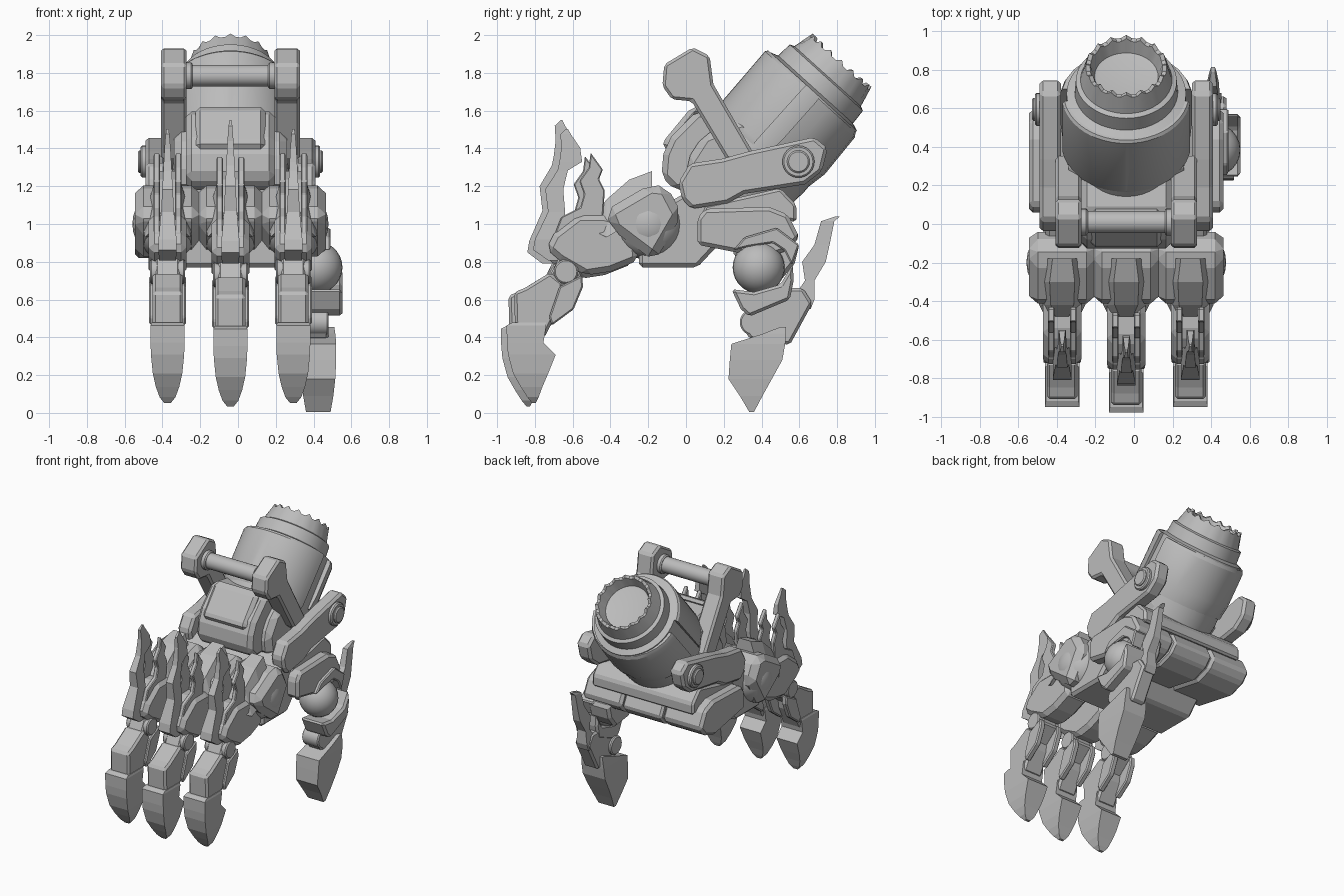
import bpy, bmesh, math
from mathutils import Vector

CX = -0.04                      # centre line of the hand
grey = bpy.data.materials.new("grey_metal")
grey.diffuse_color = (0.5, 0.5, 0.5, 1)


def finish(name, bm, bevel=0.0, smooth=False):
    bmesh.ops.recalc_face_normals(bm, faces=bm.faces)
    me = bpy.data.meshes.new(name)
    bm.to_mesh(me)
    bm.free()
    me.materials.append(grey)
    ob = bpy.data.objects.new(name, me)
    bpy.context.collection.objects.link(ob)
    if bevel:
        m = ob.modifiers.new("chamfer", 'BEVEL')
        m.width, m.segments = bevel, 1
    if smooth:
        bpy.ops.object.select_all(action='DESELECT')
        ob.select_set(True)
        bpy.context.view_layer.objects.active = ob
        bpy.ops.object.shade_smooth_by_angle(angle=math.radians(25))
    return ob


def skin(bm, rings):
    """Join equal rings of points into a closed solid."""
    vs = [[bm.verts.new(p) for p in r] for r in rings]
    n = len(vs[0])
    for a, b in zip(vs, vs[1:]):
        for i in range(n):
            bm.faces.new((a[i], a[(i + 1) % n], b[(i + 1) % n], b[i]))
    bm.faces.new(vs[0])
    bm.faces.new(vs[-1])


def prism(name, pts, x, hw, bevel=0.012):
    """Side profile (y, z) extruded to half width hw about x."""
    bm = bmesh.new()
    skin(bm, [[(x + s * hw, y, z) for y, z in pts] for s in (-1, 1)])
    return finish(name, bm, bevel)


def pair(name, pts, dx, hw, bevel=0.012, x=CX):
    for s, side in ((-1, "left"), (1, "right")):
        prism(f"{name}_{side}", pts, x + s * dx, hw, bevel)


def stack(name, secs, x):
    """Sections (z, y front, y back, half width) stacked upward."""
    bm = bmesh.new()
    skin(bm, [[(x - w, a, z), (x + w, a, z), (x + w, b, z), (x - w, b, z)]
              for z, a, b, w in secs])
    return finish(name, bm)


def hood(name, secs, x):
    """Sections (y, z top, z bottom, half width top, half width bottom) along y."""
    bm = bmesh.new()
    skin(bm, [[(x - b, y, z0), (x + b, y, z0), (x + a, y, z1), (x - a, y, z1)]
              for y, z1, z0, a, b in secs])
    return finish(name, bm)


def rod(name, x0, x1, y, z, r, n=24):
    bm = bmesh.new()
    skin(bm, [[(x, y + r * math.cos(k * math.tau / n), z + r * math.sin(k * math.tau / n))
               for k in range(n)] for x in (x0, x1)])
    return finish(name, bm, 0.008, True)


def ball(name, x, y, z, r, sx=1.0):
    bm = bmesh.new()
    bmesh.ops.create_uvsphere(bm, u_segments=24, v_segments=14, radius=r)
    for v in bm.verts:
        v.co = (v.co.x * sx + x, v.co.y + y, v.co.z + z)
    return finish(name, bm, 0, True)


# ---- forearm barrel, measured along its sloping axis ----
TOP = Vector((CX, 0.82, 1.86))
AX, NX, XX = Vector((0, -0.67, -0.74)), Vector((0, -0.74, 0.67)), Vector((1, 0, 0))


def along(name, secs, a0=0, a1=360, n=48, teeth=()):
    bm = bmesh.new()
    full = a1 - a0 == 360
    rings = []
    for j, (t, rx, rn) in enumerate(secs):
        ring = []
        for k in range(n if full else n + 1):
            a = math.radians(a0 + (a1 - a0) * k / n)
            tt = t - (0.022 if j in teeth and k % 3 == 0 else 0)
            ring.append(TOP + AX * tt + XX * rx * math.cos(a) + NX * rn * math.sin(a))
        rings.append(ring)
    skin(bm, rings)
    return finish(name, bm, 0, True)


along("barrel", [(t, r, r) for t, r in (
    (0.085, 0.145), (0.08, 0.165), (0.015, 0.188), (0.012, 0.21), (0.105, 0.238),
    (0.115, 0.262), (0.20, 0.268), (0.215, 0.31), (0.65, 0.32), (0.98, 0.29))],
    teeth=(2, 3))
along("upper_shell", [(0.215, 0.325, 0.325), (0.23, 0.335, 0.335), (0.61, 0.335, 0.325),
                      (0.64, 0.325, 0.31)], 9, 171, 24)
along("lower_shell", [(0.225, 0.335, 0.31), (0.25, 0.345, 0.325), (0.50, 0.345, 0.338),
                      (0.60, 0.335, 0.32)], 188, 352, 12)

# ---- front housing with raised hatch ----
prism("body_housing", [(0.0, 1.33), (0.09, 1.47), (0.30, 1.56), (0.48, 1.45), (0.52, 1.25),
                       (0.40, 1.17), (0.02, 1.17)], CX, 0.30, 0.04)
prism("front_housing", [(-0.12, 1.37), (-0.08, 1.46), (0.06, 1.60), (0.30, 1.56),
                        (0.26, 1.18), (-0.06, 1.18), (-0.13, 1.25)], CX, 0.235, 0.03)
prism("hatch", [(-0.13, 1.40), (-0.11, 1.45), (0.03, 1.62), (0.09, 1.62), (-0.05, 1.38)],
      CX, 0.185, 0.025)

# ---- carry handle ----
pair("handle_arm", [(-0.125, 1.73), (-0.115, 1.845), (0.035, 1.935), (0.125, 1.89),
                    (0.145, 1.74), (0.36, 1.37), (0.30, 1.28), (0.21, 1.35),
                    (0.03, 1.65), (-0.075, 1.66)], 0.30, 0.068, 0.015)
rod("handle_bar", CX - 0.25, CX + 0.25, 0.01, 1.785, 0.058)
for s in (-1, 1):
    rod("handle_collar", CX + s * 0.20, CX + s * 0.25, 0.01, 1.785, 0.07)

# ---- side brackets with pivot bosses ----
pair("side_bracket", [(-0.04, 1.22), (0.02, 1.32), (0.19, 1.345), (0.335, 1.385),
                      (0.68, 1.46), (0.75, 1.40), (0.72, 1.28), (0.63, 1.21),
                      (0.31, 1.16), (0.22, 1.11), (0.03, 1.08), (-0.02, 1.13)],
     0.395, 0.055, 0.018)
for s in (-1, 1):
    rod("pivot_ring", CX + s * 0.34, CX + s * 0.475, 0.595, 1.33, 0.085)
    rod("pivot_boss", CX + s * 0.40, CX + s * 0.49, 0.595, 1.33, 0.06)

# ---- palm: top slab, segmented heel, core ----
prism("wrist_slab", [(0.08, 1.05), (0.10, 1.10), (0.50, 1.19), (0.585, 1.10), (0.585, 1.01),
                     (0.48, 1.03)], CX, 0.43, 0.015)
heel = [(0.06, 1.03), (0.06, 0.89), (0.42, 0.82), (0.54, 0.86), (0.60, 0.93),
        (0.54, 1.05), (0.44, 1.09), (0.10, 1.08)]
prism("heel_middle", heel, CX, 0.165, 0.015)
pair("heel_side", heel, 0.34, 0.165, 0.02)
prism("heel_core", [(0.09, 0.91), (0.42, 0.85), (0.55, 0.93), (0.52, 1.05), (0.44, 1.07),
                    (0.10, 1.06)], CX, 0.42, 0)
prism("palm_core", [(-0.25, 0.77), (0.06, 0.77), (0.20, 0.92), (0.30, 1.20), (0.10, 1.22),
                    (-0.12, 1.10), (-0.25, 0.98)], CX, 0.42, 0.02)

# ---- three fingers ----
SPINE = [(.80, -.76, -.70, .045), (.86, -.84, -.68, .048), (.92, -.83, -.68, .048),
         (1.08, -.76, -.67, .034), (1.21, -.775, -.68, .028), (1.32, -.71, -.655, .022),
         (1.37, -.70, -.58, .02), (1.45, -.69, -.59, .016), (1.53, -.695, -.64, .01),
         (1.56, -.665, -.655, .006)]
CLAW = [(.045, -.845, -.825, .018), (.075, -.87, -.81, .042), (.13, -.905, -.79, .062),
        (.20, -.945, -.76, .078), (.30, -.972, -.72, .088), (.365, -.978, -.785, .09),
        (.455, -.98, -.77, .09), (.47, -.95, -.77, .085)]
for name, dx in (("left", -0.333), ("middle", 0), ("right", 0.333)):
    x, mid = CX + dx, dx == 0
    dy = 0.0 if mid else 0.03
    dz = -0.01 if mid else 0.008

    def sh(pts):
        return [(y + dy, z + dz) for y, z in pts]

    def sec(secs, k=1.0):
        return [(0.8 + (z - 0.8) * k + dz, a + dy, b + dy, w) for z, a, b, w in secs]

    ball(f"knuckle_ball_{name}", x, -0.20, 1.0, 0.19, 0.98)
    prism(f"knuckle_{name}", [(-0.43, 1.07), (-0.19, 1.21), (-0.10, 1.20), (-0.02, 1.05),
                              (-0.165, 0.80), (-0.39, 0.97)], x, 0.172, 0.07)
    hood(f"knuckle_hood_{name}", [(-.18, 1.28, 1.10, .05, .11), (-.30, 1.235, 1.0, .065, .135),
                                  (-.42, 1.13, .93, .06, .12), (-.48, 1.05, .96, .035, .09)], x)
    prism(f"finger_base_{name}", sh([(-0.77, 0.86), (-0.70, 0.80), (-0.56, 0.72), (-0.43, 0.74),
                                     (-0.28, 0.80), (-0.30, 1.0), (-0.46, 1.04), (-0.60, 1.04),
                                     (-0.73, 0.94)]), x, 0.1, 0.03)
    stack(f"finger_spine_{name}", sec(SPINE, 1.0 if mid else 0.915), x)
    pair(f"finger_prong_{name}", sh([(-0.535, 1.37), (-0.47, 1.28), (-0.49, 1.23), (-0.46, 1.17),
                                     (-0.47, 1.02), (-0.56, 0.93), (-0.74, 0.90), (-0.69, 1.03),
                                     (-0.59, 1.08), (-0.57, 1.15), (-0.595, 1.22),
                                     (-0.545, 1.29)]), 0.057, 0.017, 0.006, x)
    rod(f"finger_joint_{name}", x - 0.092, x + 0.092, -0.665 + dy, 0.74 + dz, 0.065)
    prism(f"finger_link_{name}", sh([(-0.76, 0.70), (-0.70, 0.82), (-0.62, 0.80), (-0.58, 0.70),
                                     (-0.70, 0.60)]), x, 0.062, 0.01)
    prism(f"finger_mid_{name}", sh([(-0.935, 0.45), (-0.94, 0.63), (-0.88, 0.655), (-0.75, 0.735),
                                    (-0.68, 0.68), (-0.70, 0.55), (-0.78, 0.39), (-0.86, 0.40)]),
          x, 0.08, 0.015)
    pair(f"finger_side_plate_{name}", sh([(-0.70, 0.66), (-0.58, 0.72), (-0.575, 0.66),
                                          (-0.625, 0.54), (-0.74, 0.455), (-0.755, 0.50)]),
         0.076, 0.022, 0.008, x)
    stack(f"finger_claw_{name}", sec(CLAW), x)

# ---- thumb on the right side ----
TX = 0.42
prism("thumb_mount", [(0.24, 0.86), (0.30, 0.93), (0.48, 0.97), (0.60, 0.89), (0.575, 0.79),
                      (0.50, 0.70), (0.34, 0.72)], 0.33, 0.09, 0.02)
prism("thumb_arch", [(0.25, 0.86), (0.31, 0.93), (0.48, 0.98), (0.60, 0.89), (0.56, 0.78),
                     (0.52, 0.86), (0.46, 0.90), (0.33, 0.88)], 0.43, 0.06, 0.008)
ball("thumb_ball", 0.415, 0.385, 0.77, 0.138)
prism("thumb_cup", [(0.24, 0.655), (0.36, 0.64), (0.50, 0.68), (0.565, 0.79), (0.57, 0.70),
                    (0.55, 0.60), (0.335, 0.51), (0.29, 0.55)], 0.455, 0.098, 0.015)
prism("thumb_base", [(0.32, 0.58), (0.30, 0.45), (0.34, 0.39), (0.55, 0.36), (0.67, 0.58),
                     (0.62, 0.66), (0.50, 0.66)], TX, 0.06, 0.015)
rod("thumb_joint", TX - 0.08, TX + 0.06, 0.355, 0.48, 0.07)
stack("thumb_spine", [(.55, .53, .66, .045), (.60, .56, .68, .045), (.70, .63, .68, .035),
                      (.80, .615, .74, .03), (.89, .68, .76, .025), (1.015, .715, .785, .02),
                      (1.04, .79, .815, .01)], TX - 0.01)
stack("thumb_claw", [(.005, .335, .36, .065), (.09, .285, .405, .08), (.18, .225, .455, .09),
                     (.28, .232, .51, .095), (.365, .24, .525, .095), (.42, .41, .53, .09),
                     (.455, .50, .53, .085)], TX + 0.005)
